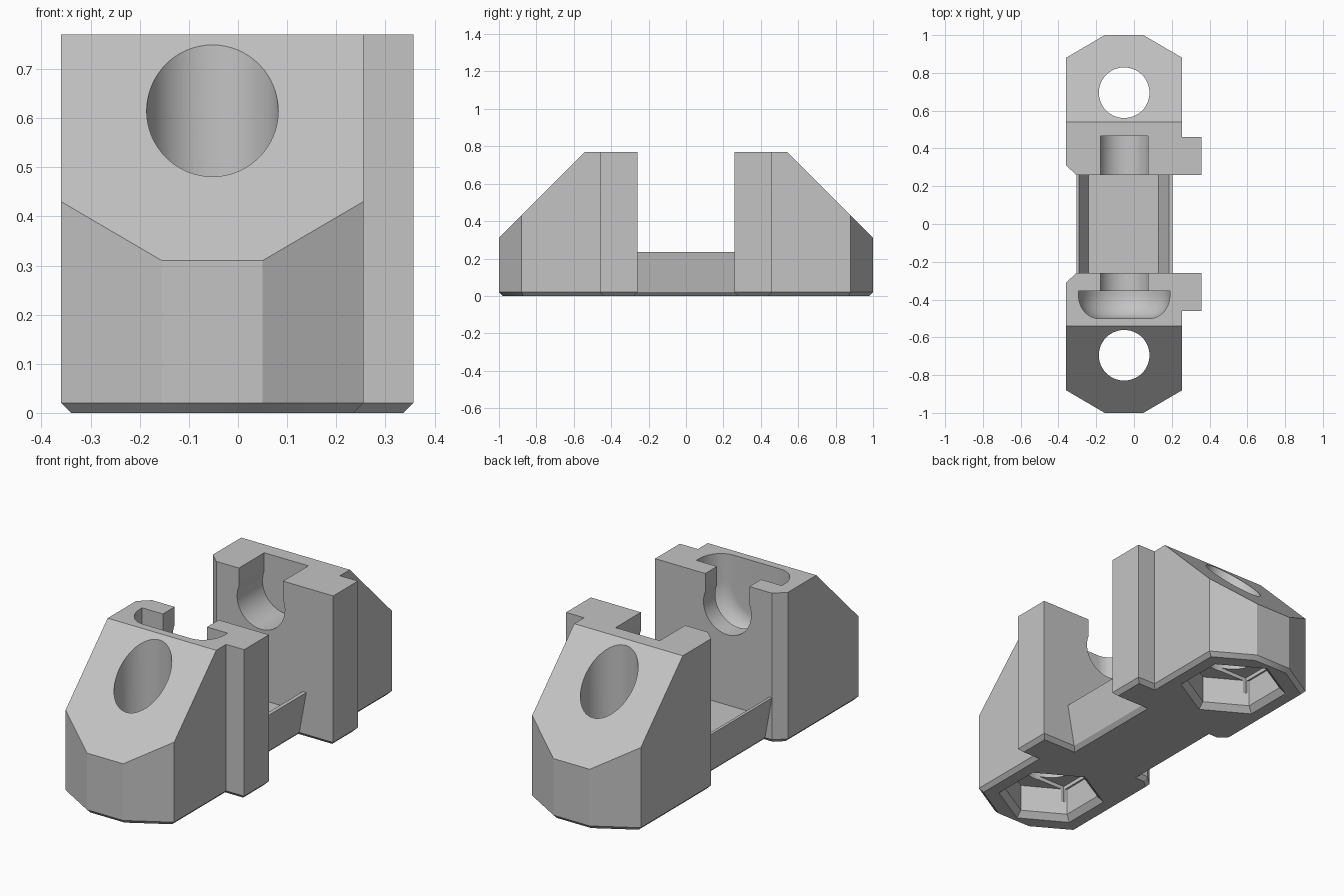
import bpy, bmesh
from math import sin, cos, pi, acos, radians
from mathutils import Vector

cube = bpy.data.objects.get("Cube")
if cube:
    bpy.data.objects.remove(cube, do_unlink=True)

grey = bpy.data.materials.new("plain grey")
grey.use_nodes = True
grey.diffuse_color = (0.55, 0.55, 0.55, 1)
grey.node_tree.nodes["Principled BSDF"].inputs["Base Color"].default_value = grey.diffuse_color

CX = -0.052      # shared centre line of the holes
TOP = 0.77       # block height
BEVEL = 0.02     # bottom chamfer
AXIS_Z = 0.625   # height of the cross screw


def loft(name, rings, plane=None):
    """Closed solid through equal-length rings, optionally trimmed by a plane."""
    bm = bmesh.new()
    loops = [[bm.verts.new(p) for p in ring] for ring in rings]
    n = len(loops[0])
    for a, b in zip(loops, loops[1:]):
        for i in range(n):
            j = (i + 1) % n
            bm.faces.new((a[i], a[j], b[j], b[i]))
    bm.faces.new(loops[0])
    bm.faces.new(loops[-1])
    if plane:
        cut = bmesh.ops.bisect_plane(bm, geom=bm.verts[:] + bm.edges[:] + bm.faces[:],
                                     plane_co=plane[0], plane_no=plane[1], clear_outer=True)
        edges = [e for e in cut["geom_cut"] if isinstance(e, bmesh.types.BMEdge)]
        bmesh.ops.holes_fill(bm, edges=edges)
    bmesh.ops.recalc_face_normals(bm, faces=bm.faces[:])
    mesh = bpy.data.meshes.new(name)
    bm.to_mesh(mesh)
    bm.free()
    mesh.materials.append(grey)
    obj = bpy.data.objects.new(name, mesh)
    bpy.context.collection.objects.link(obj)
    return obj


def inset(poly, d):
    """Move every side of a counter-clockwise polygon inward by d."""
    out = []
    for i, p in enumerate(poly):
        p, a, b = Vector(p), Vector(poly[i - 1]), Vector(poly[(i + 1) % len(poly)])
        u, v = (p - a).normalized(), (b - p).normalized()
        nu, nv = Vector((-u.y, u.x)), Vector((-v.y, v.x))
        out.append(p + (nu + nv) * d / (1 + nu.dot(nv)))
    return out


def combine(target, tool, operation):
    mod = target.modifiers.new(operation, "BOOLEAN")
    mod.operation, mod.solver, mod.object = operation, "EXACT", tool
    bpy.ops.object.select_all(action="DESELECT")
    bpy.context.view_layer.objects.active = target
    target.select_set(True)
    bpy.ops.object.modifier_apply(modifier=mod.name)
    bpy.data.objects.remove(tool, do_unlink=True)


def circle(r, y, z, n):
    """Horizontal ring with a corner pointing along y."""
    return [(CX + r * cos(2 * pi * i / n + pi / 2), y + r * sin(2 * pi * i / n + pi / 2), z)
            for i in range(n)]


def keyhole(y, r, half):
    """Round bottom that opens upward through a straight slot."""
    a = acos(half / r) if half < r else 0
    steps = 40
    arc = [(CX + r * cos(a - (pi + 2 * a) * i / steps), y,
            AXIS_Z + r * sin(a - (pi + 2 * a) * i / steps)) for i in range(steps + 1)]
    return [(CX + half, y, 0.9)] + arc + [(CX - half, y, 0.9)]


# End blocks with bevelled base and sloping nose
outline = [(-0.155, -1), (0.05, -1), (0.255, -0.88), (0.255, -0.46), (0.357, -0.46),
           (0.357, -0.26), (-0.305, -0.26), (-0.36, -0.31), (-0.36, -0.88)]


def end_block(name, side):
    poly = outline if side < 0 else [(x, -y) for x, y in reversed(outline)]
    rings = [[(x, y, z) for x, y in ring] for ring, z in
             ((inset(poly, BEVEL), 0), (poly, BEVEL), (poly, TOP))]
    return loft(name, rings, ((0, side, 0.31), (0, side, 1)))


body = end_block("clamp_body", -1)
combine(body, end_block("back_block", 1), "UNION")

# Channel-shaped beam joining the blocks
section = [(-0.305, 0.235), (-0.29, 0.235), (-0.24, 0.13), (0.13, 0.13), (0.185, 0.235),
           (0.205, 0.235), (0.165, 0.02), (0.145, 0), (-0.245, 0), (-0.265, 0.02)]
beam = loft("beam", [[(x, y, z) for x, z in section] for y in (-0.3, 0.3)])
combine(body, beam, "UNION")

# Vertical bolt holes with chamfered hexagonal nut pockets
for y in (-0.695, 0.695):
    hole = loft("bolt_hole", [circle(0.134, y, z, 64) for z in (-0.1, 1)])
    combine(body, hole, "DIFFERENCE")
    pocket = loft("nut_pocket", [circle(r, y, z, 6) for r, z in
                                 ((0.29, -0.03), (0.23, 0.03), (0.23, 0.17))])
    combine(body, pocket, "DIFFERENCE")
    relief = [(CX - 0.19, y - 0.13), (CX + 0.19, y - 0.13),
              (CX + 0.19, y + 0.13), (CX - 0.19, y + 0.13)]
    combine(body, loft("relief", [[(*p, z) for p in relief] for z in (0.1, 0.19)]), "DIFFERENCE")

# Cross screw slots
for y0, y1 in ((-0.42, -0.2), (0.2, 0.465)):
    slot = loft("screw_slot", [keyhole(y, 0.135, 0.125) for y in (y0, y1)])
    combine(body, slot, "DIFFERENCE")

# Domed screw head pocket
dome = [(-0.355, 0.242)]
for i in range(13):
    t = pi / 2 * i / 12
    dome.append((-0.375 - 0.125 * sin(t), 0.135 + 0.107 * cos(t)))
combine(body, loft("head_pocket", [keyhole(y, r, r) for y, r in dome]), "DIFFERENCE")

bpy.ops.object.select_all(action="DESELECT")
bpy.context.view_layer.objects.active = body
body.select_set(True)
bpy.ops.object.shade_smooth_by_angle(angle=radians(25))
